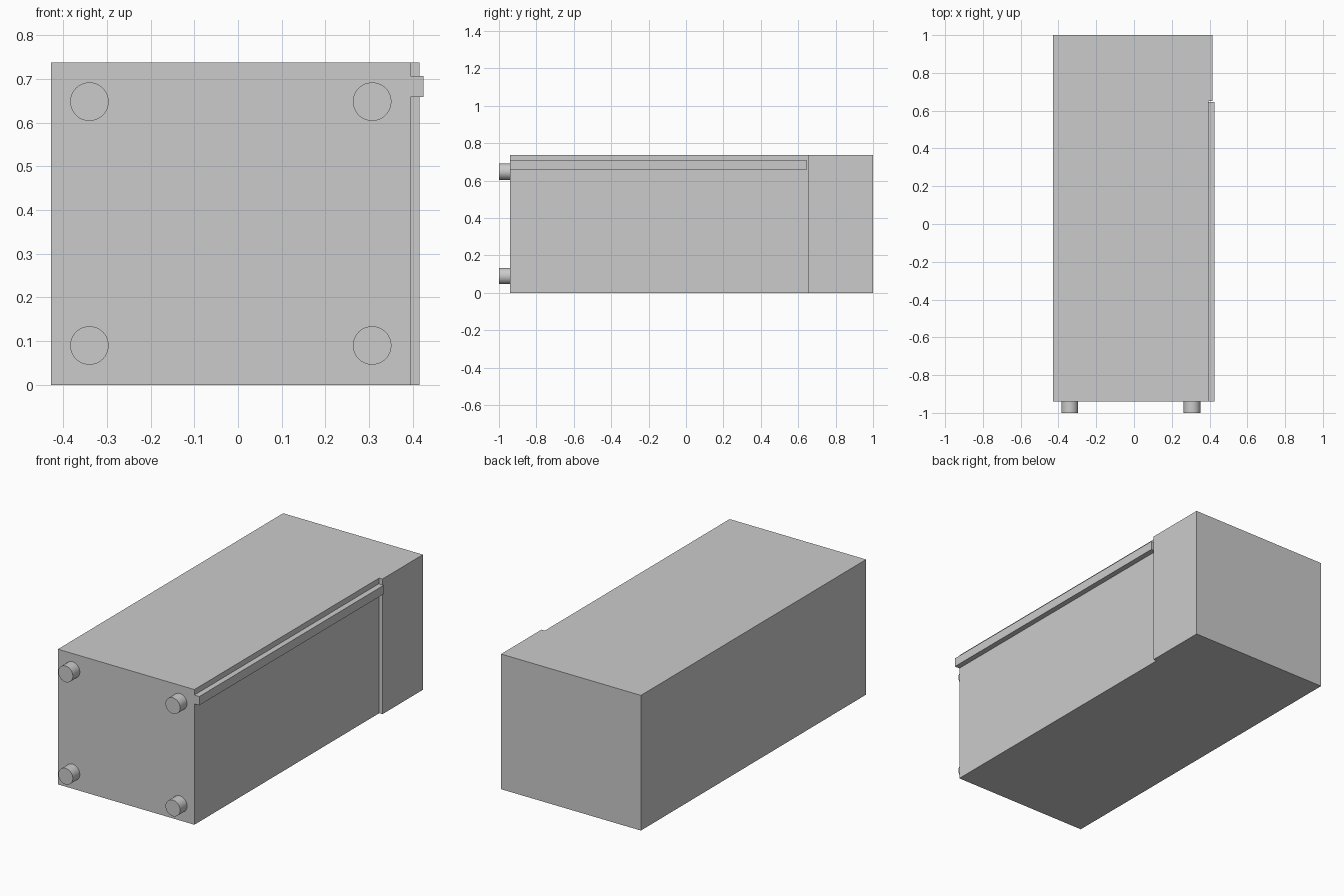
import bpy, bmesh
from math import radians

cube = bpy.data.objects.get("Cube")
if cube:
    bpy.data.objects.remove(cube, do_unlink=True)

grey = bpy.data.materials.new("light_grey")
grey.use_nodes = True
colour = (0.6, 0.6, 0.6, 1)
grey.diffuse_color = colour
grey.node_tree.nodes["Principled BSDF"].inputs["Base Color"].default_value = colour

FRONT, BACK, STEP = -0.94, 1.0, 0.652
LEFT, RECESS, SIDE = -0.428, 0.395, 0.415
HEIGHT = 0.737


def prism(name, outline, z0, z1):
    """Extrude an x-y outline from z0 up to z1."""
    bm = bmesh.new()
    face = bm.faces.new([bm.verts.new((x, y, z0)) for x, y in outline])
    top = bmesh.ops.extrude_face_region(bm, geom=[face])["geom"]
    for v in top:
        if isinstance(v, bmesh.types.BMVert):
            v.co.z = z1
    bmesh.ops.recalc_face_normals(bm, faces=bm.faces)
    mesh = bpy.data.meshes.new(name)
    bm.to_mesh(mesh)
    bm.free()
    mesh.materials.append(grey)
    obj = bpy.data.objects.new(name, mesh)
    bpy.context.collection.objects.link(obj)
    return obj


# Cabinet body, stepped in along most of one side
prism("body", [(LEFT, FRONT), (RECESS, FRONT), (RECESS, STEP),
               (SIDE, STEP), (SIDE, BACK), (LEFT, BACK)], 0, HEIGHT)

# Long handle rail on the recessed side
prism("handle_rail", [(RECESS, FRONT), (0.425, FRONT),
                      (0.425, 0.647), (RECESS, 0.647)], 0.659, 0.707)

# Four round feet on the front face
for side, x in (("right", -0.34), ("left", 0.307)):
    for level, z in (("lower", 0.09), ("upper", 0.648)):
        bpy.ops.mesh.primitive_cylinder_add(
            vertices=48, radius=0.044, depth=0.06,
            location=(x, -0.97, z), rotation=(radians(90), 0, 0))
        foot = bpy.context.object
        foot.name = f"{level}_{side}_foot"
        foot.data.materials.append(grey)
        bpy.ops.object.shade_smooth_by_angle(angle=radians(40))
